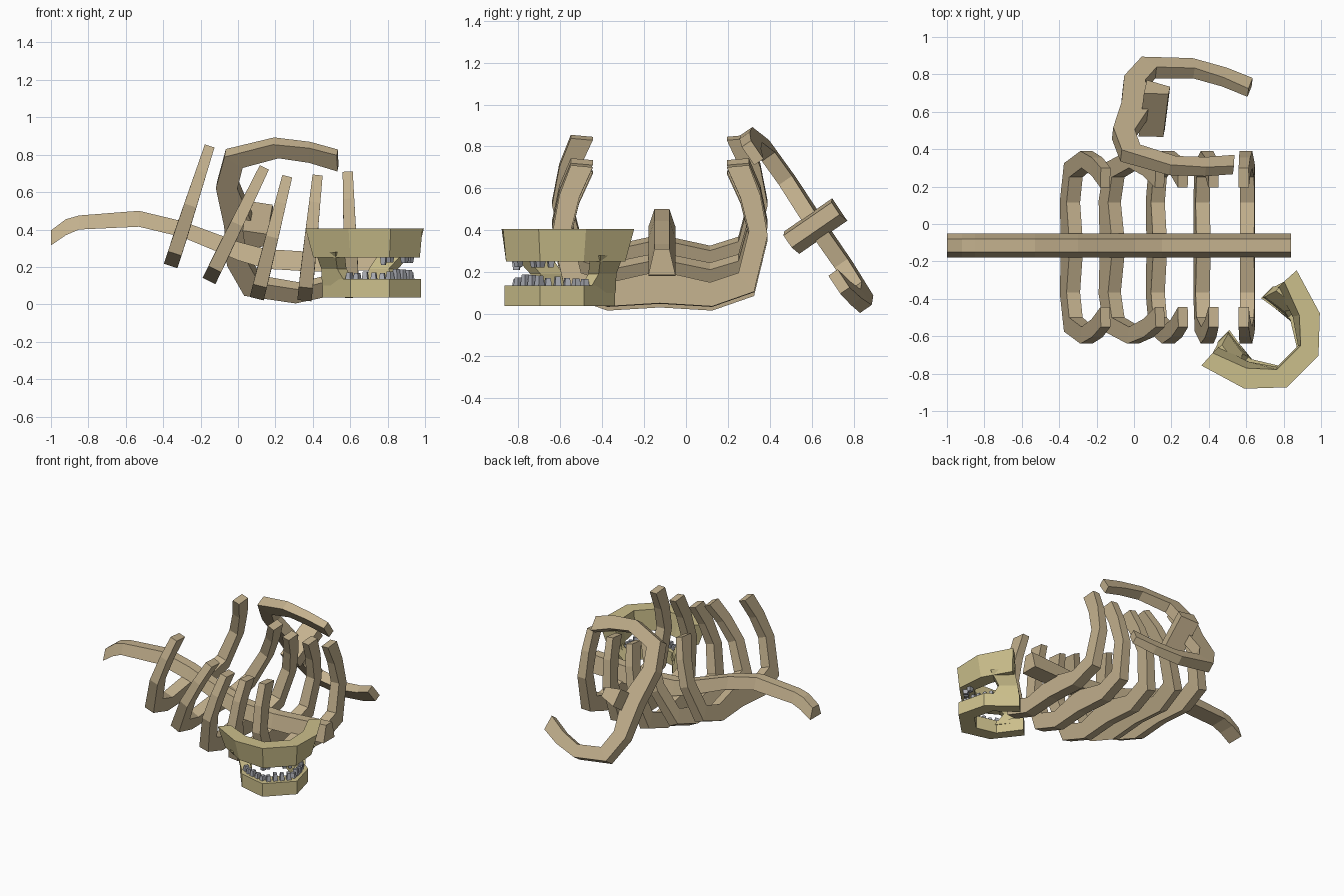
import bpy, bmesh, math, random
from mathutils import Matrix, Vector

if "Cube" in bpy.data.objects:
    bpy.data.objects.remove(bpy.data.objects["Cube"])

random.seed(4)


def material(name, rgb):
    m = bpy.data.materials.new(name)
    m.diffuse_color = (*rgb, 1)
    m.use_nodes = True
    m.node_tree.nodes["Principled BSDF"].inputs["Base Color"].default_value = m.diffuse_color
    return m


BONE = material("bone", (0.55, 0.44, 0.27))
JAW = material("jaw_bone", (0.60, 0.52, 0.26))
TOOTH = material("tooth", (0.40, 0.41, 0.45))


def add_loft(bm, sections, mat=Matrix()):
    """Skin a row of four-point sections and cap both ends."""
    rings = [[bm.verts.new(mat @ Vector(p)) for p in s] for s in sections]
    for a, b in zip(rings, rings[1:]):
        for i in range(4):
            j = (i + 1) % 4
            bm.faces.new((a[i], a[j], b[j], b[i]))
    bm.faces.new(rings[0])
    bm.faces.new(rings[-1])


def finish(bm, name, mat):
    bmesh.ops.recalc_face_normals(bm, faces=bm.faces)
    me = bpy.data.meshes.new(name)
    bm.to_mesh(me)
    bm.free()
    me.materials.append(mat)
    ob = bpy.data.objects.new(name, me)
    bpy.context.collection.objects.link(ob)


def loft(name, sections, mat, matrix=Matrix()):
    bm = bmesh.new()
    add_loft(bm, sections, matrix)
    finish(bm, name, mat)


# Spine: trapezoid section along x, given as (x, bottom, top)
YC = -0.115
spine = [(-1, .315, .395), (-.92, .37, .455), (-.85, .40, .475), (-.53, .415, .50),
         (-.30, .36, .445), (0, .235, .335), (.15, .19, .295), (.40, .175, .28), (.84, .185, .31)]
loft("spine", [[(x, YC - .065, b), (x, YC + .065, b), (x, YC + .036, t), (x, YC - .036, t)]
               for x, b, t in spine], BONE)

# Rib pair outline: half of a U in local y/z, outer and inner edge, half thickness
half = [((0, .015), (0, .17), .038), ((.25, 0), (.24, .115), .038), ((.45, .07), (.375, .16), .038),
        ((.515, .34), (.425, .36), .034), ((.48, .53), (.385, .52), .03), ((.425, .675), (.32, .665), .027)]


def rib_pair(name, matrix):
    rows = [((-o[0], o[1]), (-i[0], i[1]), t) for o, i, t in half[:0:-1]] + half
    loft(name, [[(-t, *o), (t, *o), (t, *i), (-t, *i)] for o, i, t in rows], BONE, matrix)


for n, (x, z, tilt) in enumerate([(-.36, .205, 18), (-.155, .125, 26), (.10, .03, 14),
                                  (.355, .02, 6), (.61, .035, -2)]):
    rib_pair(f"rib_pair_{n + 1}",
             Matrix.Translation((x, YC - .01, z)) @ Matrix.Rotation(math.radians(tilt), 4, 'Y'))


def frame(x, y, z, origin):
    m = Matrix((x, y, z)).transposed().to_4x4()
    m.translation = origin
    return m


# Loose rib pair lying on its side, with its vertebra
up = Vector((.985, -.15, .04)).normalized()
lat = Vector((.2, .54, -.82))
lat = (lat - up * lat.dot(up)).normalized()
loose = frame(lat.cross(up), lat, up, Vector((-.085, .625, .435)))
rib_pair("loose_rib_pair", loose)
loft("loose_vertebra", [[(s, -.04, .13), (s, .09, .13), (s, .06, .26), (s, -.01, .26)]
                        for s in (-.14, .14)], BONE, loose)

# Jaw frame: local x points to the muzzle, local y runs across
r = math.sqrt(.5)
jaw = frame(Vector((r, -r, 0)), Vector((r, r, 0)), Vector((0, 0, 1)), Vector((.08 * r, .08 * r, 0)))


def mirrored(pts):
    return [(u, -v) for u, v in pts] + [(u, v) for u, v in pts[::-1]]


def arch(name, ot, ob, ib, it, bottom, top):
    rows = zip(*(mirrored(p) for p in (ot, ob, ib, it)))
    loft(name, [[(*a, top), (*b, bottom), (*c, bottom), (*d, top)] for a, b, c, d in rows], JAW, jaw)


arch("upper_jaw",
     [(.79, .36), (1.04, .285), (1.195, .12)], [(.80, .31), (1.02, .25), (1.18, .115)],
     [(.785, .22), (.95, .17), (1.08, .08)], [(.785, .27), (.97, .20), (1.09, .09)], .25, .405)
low_out = [(.76, .20), (1.0, .23), (1.185, .12)]
low_in = [(.76, .12), (.95, .15), (1.08, .07)]
arch("lower_jaw", low_out, low_out, low_in, low_in, .037, .135)

# Jaw hinges joining the lower arch to the upper arch
for side, label in ((-1, "left"), (1, "right")):
    loft(f"jaw_hinge_{label}",
         [[(u0, side * v, z), (u1, side * (v + .02), z), (u1, side * (v + .09), z), (u0, side * (v + .08), z)]
          for z, u0, u1, v in ((.10, .76, .96, .125), (.19, .77, .90, .14), (.28, .79, .95, .205))],
         JAW, jaw)

# Teeth: tapered pegs spaced along the arch
gum = [Vector(p) for p in mirrored([(.93, .195), (1.02, .17), (1.14, .09)])]


def along(path, d):
    for a, b in zip(path, path[1:]):
        if d <= (b - a).length or b is path[-1]:
            t = (b - a).normalized()
            return a + t * d, t
        d -= (b - a).length


def tooth(bm, d, root, tip, w):
    p, t = along(gum, d)
    n = Vector((-t.y, t.x))
    sections = []
    for z, k in ((root, 1), (tip, .65)):
        sections.append([(*(p + t * (a * w * k) + n * (b * .022 * k)), z)
                         for a, b in ((-1, -1), (1, -1), (1, 1), (-1, 1))])
    add_loft(bm, sections, jaw)


total = sum((b - a).length for a, b in zip(gum, gum[1:]))
bm = bmesh.new()
for i in range(14):
    tooth(bm, total * (i + .5) / 14, .12, .165 + random.uniform(0, .025), .017)
finish(bm, "lower_teeth", TOOTH)
bm = bmesh.new()
for f in (.33, .39, .56, .62, .70):
    tooth(bm, total * f, .27, .205 + random.uniform(0, .02), .017)
finish(bm, "upper_teeth", TOOTH)
